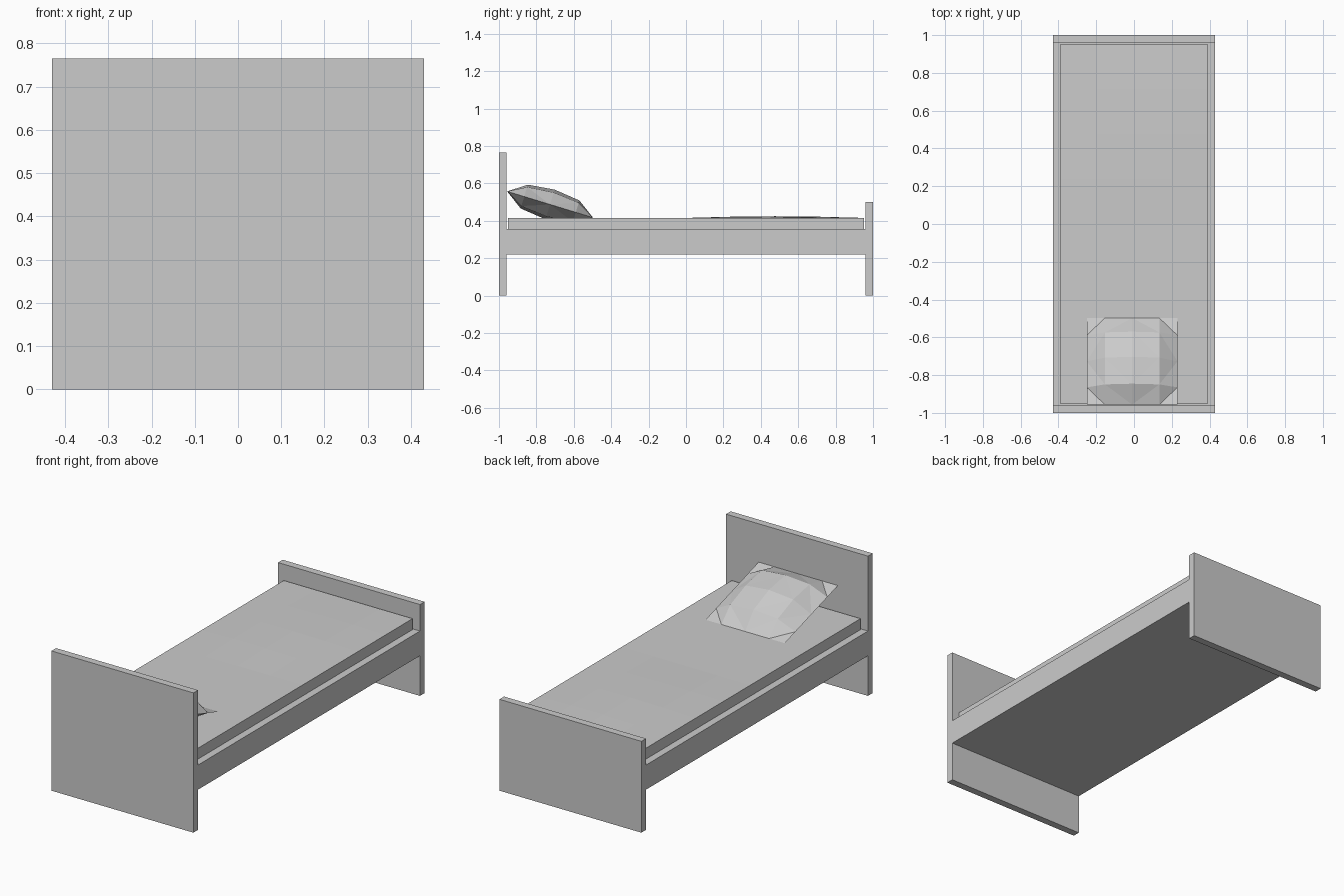
import bpy, bmesh, math
from mathutils import Matrix

cube = bpy.data.objects.get("Cube")
if cube:
    bpy.data.objects.remove(cube, do_unlink=True)

grey = bpy.data.materials.new("plain grey")
grey.use_nodes = True
colour = (0.6, 0.6, 0.6, 1)
grey.diffuse_color = colour
grey.node_tree.nodes["Principled BSDF"].inputs["Base Color"].default_value = colour


def add_object(name, bm):
    bmesh.ops.recalc_face_normals(bm, faces=bm.faces)
    mesh = bpy.data.meshes.new(name)
    bm.to_mesh(mesh)
    bm.free()
    mesh.materials.append(grey)
    obj = bpy.data.objects.new(name, mesh)
    bpy.context.collection.objects.link(obj)
    return obj


def box(name, half_width, y0, y1, z0, z1):
    bm = bmesh.new()
    bmesh.ops.create_cube(bm, size=1)
    bm.transform(Matrix.Translation((0, (y0 + y1) / 2, (z0 + z1) / 2))
                 @ Matrix.Diagonal((2 * half_width, y1 - y0, z1 - z0, 1)))
    return add_object(name, bm)


# Frame: two end panels and the solid base between them
box("headboard", 0.43, -1, -0.96, 0, 0.765)
box("footboard", 0.43, 0.96, 1, 0, 0.5)
box("bed_base", 0.43, -0.96, 0.96, 0.22, 0.355)

# Mattress: a slab whose top swells slightly toward the foot
bm = bmesh.new()
bmesh.ops.create_grid(bm, x_segments=4, y_segments=8, size=1)
skirt = bmesh.ops.extrude_edge_only(bm, edges=[e for e in bm.edges if e.is_boundary])
lower = [v for v in skirt["geom"] if isinstance(v, bmesh.types.BMVert)]
for v in bm.verts:
    u, w = v.co.x, v.co.y
    swell = 0.009 * math.sin(math.pi * max(w, 0)) * (1 - u * u)
    v.co = (0.39 * u, 0.953 * w, 0.355 if v in lower else 0.415 + swell)
bmesh.ops.holes_fill(bm, edges=[e for e in bm.edges if e.is_boundary], sides=0)
add_object("mattress", bm)

# Pillow: two puffed grids meeting at a square seam, leaning on the headboard
bm = bmesh.new()
steps = (-1, -0.6, 0, 0.6, 1)
for side in (1, -1):
    grid = bmesh.ops.create_grid(bm, x_segments=4, y_segments=4, size=1)
    for v in grid["verts"]:
        u, w = (steps[round(c * 2) + 2] for c in v.co.xy)
        puff = math.sqrt((1 - u * u) * (1 - w * w))
        v.co = (0.24 * u, 0.24 * w, side * 0.083 * puff)
bmesh.ops.remove_doubles(bm, verts=bm.verts, dist=0.0005)
bmesh.ops.triangulate(bm, faces=bm.faces)
pillow = add_object("pillow", bm)
pillow.location = (-0.01, -0.727, 0.487)
pillow.rotation_euler.x = math.radians(-17)
